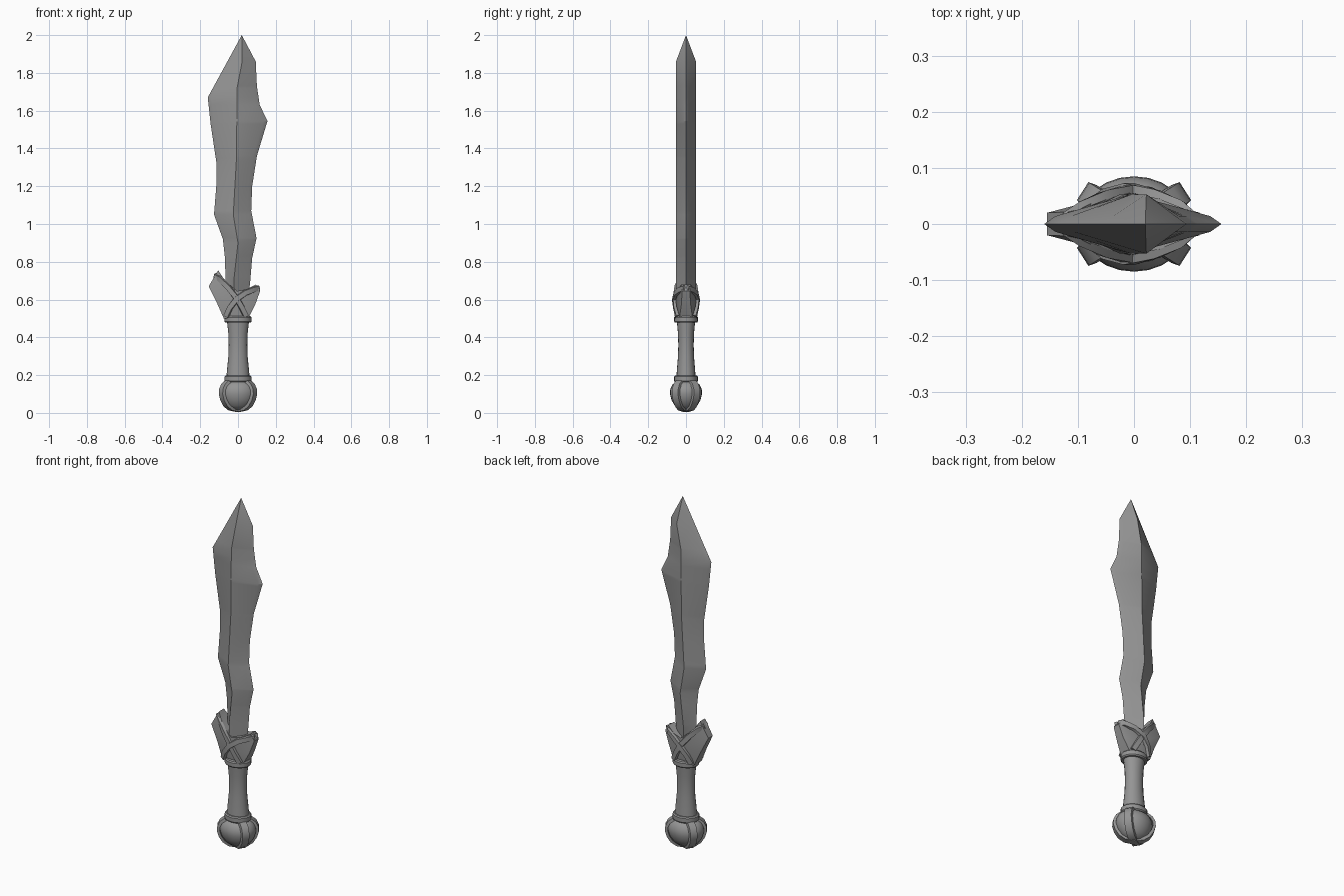
import bpy, bmesh
from math import sin, cos, pi, radians
from mathutils import Vector

cube = bpy.data.objects.get("Cube")
if cube:
    bpy.data.objects.remove(cube, do_unlink=True)

grey = bpy.data.materials.new("plain grey")
grey.use_nodes = True
colour = (0.3, 0.3, 0.3, 1)
grey.diffuse_color = colour
grey.node_tree.nodes["Principled BSDF"].inputs["Base Color"].default_value = colour


def finish(name, bm, angle=30):
    bmesh.ops.recalc_face_normals(bm, faces=bm.faces)
    mesh = bpy.data.meshes.new(name)
    bm.to_mesh(mesh)
    bm.free()
    mesh.materials.append(grey)
    ob = bpy.data.objects.new(name, mesh)
    bpy.context.collection.objects.link(ob)
    bpy.ops.object.select_all(action='DESELECT')
    ob.select_set(True)
    bpy.context.view_layer.objects.active = ob
    bpy.ops.object.shade_smooth_by_angle(angle=radians(angle))
    return ob


def loft(name, rings, closed=False, angle=30):
    """Skin a list of equal-length point rings, capping open ends."""
    bm = bmesh.new()
    rows = [[bm.verts.new(p) for p in ring] for ring in rings]
    n = len(rows[0])
    pairs = list(zip(rows, rows[1:])) + ([(rows[-1], rows[0])] if closed else [])
    for a, b in pairs:
        for i in range(n):
            j = (i + 1) % n
            bm.faces.new((a[i], a[j], b[j], b[i]))
    if not closed:
        bm.faces.new(rows[0])
        bm.faces.new(rows[-1])
    bmesh.ops.remove_doubles(bm, verts=bm.verts, dist=0.0005)
    return finish(name, bm, angle)


def lathe(name, profile, squash, sides=20, angle=35):
    """Turn (radius, z) pairs into an oval body, squashed in y."""
    return loft(name, [[(r * cos(2 * pi * i / sides), r * squash * sin(2 * pi * i / sides), z)
                        for i in range(sides)] for r, z in profile], angle=angle)


def strap(name, path, centre, width, thick, closed=False):
    """Rectangular band along a path, lying flat against a body round centre(p)."""
    pts = [Vector(p) for p in path]
    rings = []
    for i, p in enumerate(pts):
        if closed:
            tan = pts[(i + 1) % len(pts)] - pts[i - 1]
        else:
            tan = pts[min(i + 1, len(pts) - 1)] - pts[max(i - 1, 0)]
        tan.normalize()
        out = p - centre(p)
        out = (out - tan * out.dot(tan)).normalized()
        side = tan.cross(out) * width / 2
        rings.append([p - side - out * thick, p + side - out * thick,
                      p + side * 0.85 + out * thick / 2, p - side * 0.85 + out * thick / 2])
    return loft(name, rings, closed, 35)


def sample(line, z):
    """Read x from a list of (z, x) points running upward."""
    for (z0, x0), (z1, x1) in zip(line, line[1:]):
        if z <= z1:
            return x0 + (x1 - x0) * (z - z0) / (z1 - z0)
    return line[-1][1]


# Blade: bevelled diamond section between two wavy edges
left_edge = [(0.56, -0.06), (0.83, -0.07), (0.92, -0.08), (1.05, -0.127), (1.2, -0.115),
             (1.33, -0.115), (1.53, -0.145), (1.67, -0.16), (2, 0.02)]
right_edge = [(0.56, 0.05), (0.7, 0.065), (0.82, 0.075), (0.925, 0.098), (1.07, 0.07),
              (1.2, 0.075), (1.36, 0.1), (1.545, 0.156), (1.63, 0.115), (1.73, 0.1),
              (1.86, 0.094), (2, 0.02)]
ridge = [(0.56, -0.02), (0.72, -0.02), (0.9, 0.0), (1.05, -0.025), (1.35, -0.008),
         (1.72, -0.005), (1.86, 0.022), (2, 0.02)]
rings = []
for z in sorted({p[0] for p in left_edge + right_edge + ridge}):
    l, r, m = (sample(e, z) for e in (left_edge, right_edge, ridge))
    k = min(1, (2 - z) / 0.14)
    b, t, d = 0.02 * k, 0.014 * k, 0.053 * k
    rings.append([(l, 0, z), (l + b, -t, z), (m, -d, z), (r - b, -t, z),
                  (r, 0, z), (r - b, t, z), (m, d, z), (l + b, t, z)])
loft("blade", rings, angle=25)

# Guard: flared wings, thin at the tips and swelling toward the middle
outline = [(-0.105, 0.755, 0.022), (-0.155, 0.67, 0.02), (-0.115, 0.59, 0.025),
           (-0.075, 0.5, 0.035), (0.055, 0.5, 0.035), (0.09, 0.57, 0.025),
           (0.117, 0.645, 0.02), (0.095, 0.68, 0.025), (0.045, 0.655, 0.045),
           (-0.005, 0.645, 0.055), (-0.07, 0.7, 0.04)]
bm = bmesh.new()
faces = []
for s in (-1, 1):
    rim = [bm.verts.new((x, s * d, z)) for x, z, d in outline]
    hub = bm.verts.new((-0.01, s * 0.058, 0.58))
    for i in range(len(rim)):
        bm.faces.new((rim[i - 1], rim[i], hub))
    faces.append(rim)
for i in range(len(outline)):
    bm.faces.new((faces[0][i - 1], faces[0][i], faces[1][i], faces[1][i - 1]))
finish("guard", bm)

# Crossed straps on both sides of the guard
for s, label in ((-1, "front"), (1, "back")):
    long_path = [(-0.125, 0.01, 0.725), (-0.1, 0.03, 0.71), (-0.055, 0.053, 0.665),
                 (-0.01, 0.064, 0.61), (0.02, 0.062, 0.56), (0.045, 0.05, 0.51)]
    short_path = [(0.112, 0.01, 0.66), (0.085, 0.036, 0.652), (0.04, 0.056, 0.635),
                  (-0.01, 0.068, 0.6), (-0.045, 0.06, 0.555), (-0.065, 0.046, 0.51)]
    for kind, path in (("long", long_path), ("short", short_path)):
        strap(f"{label}_{kind}_guard_strap", [(x, s * y, z) for x, y, z in path],
              lambda p: Vector((p.x * 0.7, 0, p.z)), 0.03, 0.01)

# Grip with a collar at each end
lathe("grip", [(0.062, 0.18), (0.058, 0.23), (0.051, 0.3), (0.049, 0.36),
               (0.051, 0.42), (0.06, 0.5)], 0.83)
for name, z0, z1, r in (("upper_collar", 0.478, 0.512, 0.072), ("lower_collar", 0.163, 0.198, 0.072)):
    lathe(name, [(r - 0.005, z0), (r, z0 + 0.006), (r, z1 - 0.006), (r - 0.006, z1)], 0.87)

# Pommel: rounded knob, wide at the shoulder
knob = [(0.0, 0.012), (0.04, 0.018), (0.07, 0.038), (0.09, 0.068), (0.1, 0.1),
        (0.098, 0.125), (0.085, 0.15), (0.06, 0.168)]
lathe("pommel", knob, 0.85, 24, 60)

# Diagonal bands wrapped under the pommel
for name, turn in (("first_pommel_band", 36), ("second_pommel_band", -36)):
    dx, dy = cos(radians(turn)), 0.88 * sin(radians(turn))
    half = [((r + 0.008) * dx, (r + 0.008) * dy, z) for r, z in knob[1:]]
    path = [(-x, -y, z) for x, y, z in reversed(half)] + [(0, 0, 0.01)] + half
    strap(name, path, lambda p: Vector((0, 0, 0.09)), 0.045, 0.01)
